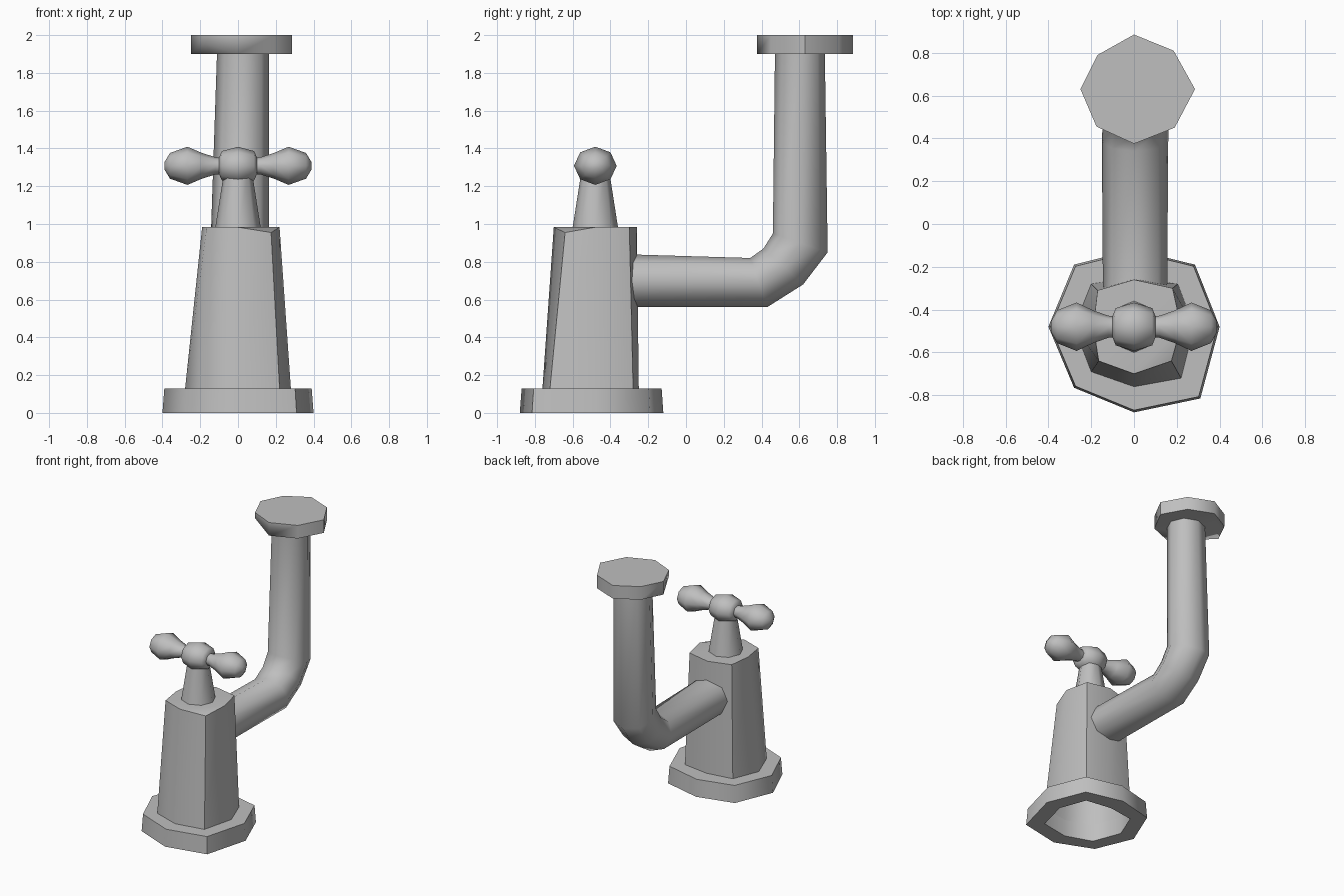
import bpy
import bmesh
from math import cos, sin, pi, radians
from mathutils import Vector

SIDES = 8
if "Cube" in bpy.data.objects:
    bpy.data.objects.remove(bpy.data.objects["Cube"])

metal = bpy.data.materials.new("grey metal")
metal.use_nodes = True
GREY = (0.52, 0.52, 0.52, 1)
metal.diffuse_color = GREY
metal.node_tree.nodes["Principled BSDF"].inputs["Base Color"].default_value = GREY


def ring(outline, z, scale=1.0, centre=(0, -0.48)):
    """Place a plan outline at height z, optionally scaled about its centre."""
    c = Vector(centre)
    return [Vector((*(c + (Vector(p) - c) * scale), z)) for p in outline]


def octagon(centre, a, b):
    """Octagon spanned by the two half-axis vectors a and b."""
    steps = [2 * pi * i / SIDES for i in range(SIDES)]
    return [Vector(centre) + Vector(a) * cos(t) + Vector(b) * sin(t) for t in steps]


def cap(bm, verts, ear=None):
    """Close a ring; a displaced corner gets its own triangle."""
    if ear is None:
        bm.faces.new(verts)
        return
    n = len(verts)
    bm.faces.new([verts[ear - 1], verts[ear], verts[(ear + 1) % n]])
    bm.faces.new([v for i, v in enumerate(verts) if i != ear])


def loft(name, rings, start=True, end=True, closed=False, start_ear=None, end_ear=None):
    bm = bmesh.new()
    loops = [[bm.verts.new(p) for p in r] for r in rings]
    pairs = list(zip(loops, loops[1:]))
    if closed:
        pairs.append((loops[-1], loops[0]))
    for low, high in pairs:
        for i in range(SIDES):
            j = (i + 1) % SIDES
            bm.faces.new((low[i], low[j], high[j], high[i]))
    if start and not closed:
        cap(bm, loops[0], start_ear)
    if end and not closed:
        cap(bm, loops[-1], end_ear)
    bmesh.ops.remove_doubles(bm, verts=bm.verts, dist=0.0005)
    bmesh.ops.recalc_face_normals(bm, faces=bm.faces)
    mesh = bpy.data.meshes.new(name)
    bm.to_mesh(mesh)
    bm.free()
    mesh.materials.append(metal)
    obj = bpy.data.objects.new(name, mesh)
    bpy.context.collection.objects.link(obj)
    bpy.ops.object.select_all(action="DESELECT")
    obj.select_set(True)
    bpy.context.view_layer.objects.active = obj
    bpy.ops.object.shade_smooth_by_angle(angle=radians(56))
    return obj


# Slightly uneven hand-shaped outlines, counter-clockwise from the left side
base_plan = [(.40, -.48), (.285, -.19), (0, -.12), (-.28, -.19),
             (-.40, -.48), (-.28, -.765), (0, -.88), (.31, -.815)]
foot_plan = [(.28, -.48), (.205, -.28), (0, -.25), (-.2, -.28),
             (-.28, -.48), (-.2, -.69), (0, -.76), (.22, -.72)]
neck_plan = [(.22, -.48), (.18, -.30), (0, -.26), (-.17, -.31),
             (-.19, -.48), (-.165, -.64), (0, -.70), (.175, -.64)]
spout_plan = [(.285, .63), (.185, .81), (0, .885), (-.17, .79),
              (-.25, .63), (-.175, .455), (0, .375), (.19, .45)]

# Base flange, open through the middle
loft("base_flange", [ring(foot_plan, 0), ring(base_plan, 0),
                     ring(base_plan, .13, .975), ring(foot_plan, .13)], closed=True)

# Hollow tapered body with one dipped corner at the top
neck = ring(neck_plan, .983)
neck[-1].z = .955
loft("body", [ring(foot_plan, .13), neck], start=False, end_ear=7)

# Handle stem
loft("handle_stem", [octagon((0, -.48, z), (r, 0, 0), (0, r, 0))
                     for z, r in ((.97, .122), (1.27, .075))])


# Cross handle: turned shapes along the x axis
def turned(name, profile):
    loft(name, [octagon((x, -.48, 1.308), (0, r * 1.12, 0), (0, 0, r))
                for x, r in profile])


turned("handle_hub", [(-.1, .045), (-.085, .078), (0, .101), (.085, .078), (.1, .045)])
arm = [(.08, .043), (.12, .046), (.19, .068), (.268, .101), (.36, .068), (.388, .022)]
for side, name in ((1, "left_handle_arm"), (-1, "right_handle_arm")):
    turned(name, [(side * x, r) for x, r in arm])

# Bent pipe: centre (x, y, z) and the inner half-axis (y, z) at each section
sections = [((.005, -.33, .70), (0, .14), .15),
            ((.005, .385, .69), (-.045, .13), .155),
            ((.01, .515, .775), (-.105, .095), .155),
            ((.01, .605, .90), (-.145, .05), .155),
            ((.027, .603, 1.91), (-.132, 0), .138)]
loft("pipe", [octagon(c, (0, *h), (w, 0, 0)) for c, h, w in sections])

# Spout disc with one raised corner underneath
under = ring(spout_plan, 1.9)
under[5].z = 1.957
loft("spout_disc", [under, ring(spout_plan, 2)], start_ear=5)
